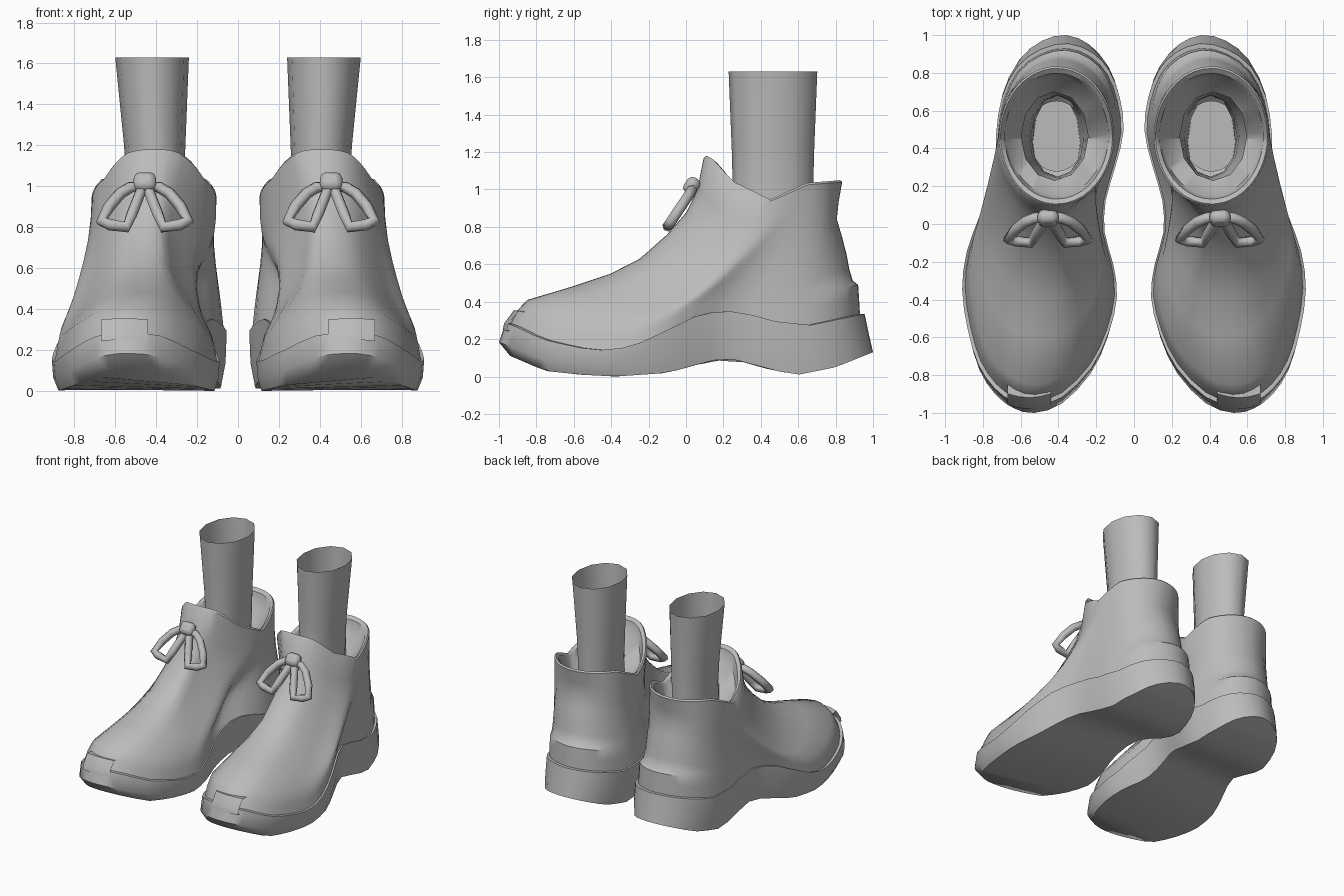
import bpy, bmesh, math
from mathutils import Vector

cube = bpy.data.objects.get("Cube")
if cube:
    bpy.data.objects.remove(cube, do_unlink=True)

GREY = (0.5, 0.5, 0.5, 1)
mat = bpy.data.materials.new("plain grey")
mat.use_nodes = True
mat.diffuse_color = GREY
mat.node_tree.nodes["Principled BSDF"].inputs["Base Color"].default_value = GREY


def lookup(table, x):
    """Piecewise linear value from a list of (x, value) pairs."""
    if x <= table[0][0]:
        return table[0][1]
    for (a, u), (b, v) in zip(table, table[1:]):
        if x <= b:
            return u + (v - u) * (x - a) / (b - a)
    return table[-1][1]


def smooth(a, b, x):
    t = max(0, min(1, (x - a) / (b - a)))
    return t * t * (3 - 2 * t)


def finish(obj, angle=35):
    obj.data.materials.append(mat)
    bpy.ops.object.select_all(action='DESELECT')
    obj.select_set(True)
    bpy.context.view_layer.objects.active = obj
    bpy.ops.object.shade_smooth_by_angle(angle=math.radians(angle))


def strip_cap(bm, row):
    """Close a ring with cross strips so a curved sole stays clean."""
    n = len(row)
    for i in range(n // 2):
        quad = [row[i], row[i + 1], row[n - i - 1], row[(n - i) % n]]
        bm.faces.new(list(dict.fromkeys(quad)))


def loft(name, rings, cap_start=False, cap_end=False, angle=35):
    """Skin a list of equal rings, once for each foot."""
    bm = bmesh.new()
    rows = [[bm.verts.new(p) for p in ring] for ring in rings]
    n = len(rows[0])
    for a, b in zip(rows, rows[1:]):
        for i in range(n):
            j = (i + 1) % n
            bm.faces.new((a[i], a[j], b[j], b[i]))
    if cap_start:
        strip_cap(bm, rows[0])
    if cap_end:
        strip_cap(bm, rows[-1])
    bmesh.ops.recalc_face_normals(bm, faces=bm.faces)
    for side in ("left", "right"):
        if side == "right":
            bmesh.ops.scale(bm, vec=(-1, 1, 1), verts=bm.verts)
            bmesh.ops.reverse_faces(bm, faces=bm.faces)
        mesh = bpy.data.meshes.new(side + "_" + name)
        bm.to_mesh(mesh)
        obj = bpy.data.objects.new(side + "_" + name, mesh)
        bpy.context.collection.objects.link(obj)
        finish(obj, angle)
    bm.free()


def closed_spline(pts, steps=2):
    """Catmull-Rom resampling of a closed outline."""
    out, n = [], len(pts)
    for i in range(n):
        a, b, c, d = (Vector(pts[(i + k) % n]) for k in (-1, 0, 1, 2))
        for s in range(steps):
            t = s / steps
            out.append(0.5 * (2 * b + (c - a) * t + (2 * a - 5 * b + 4 * c - d) * t ** 2
                              + (3 * b - a - 3 * c + d) * t ** 3))
    return out


# Plan outline of the sole, from the toe round the outer side to the heel and back
outline = closed_spline([
    (.53, -1), (.64, -.975), (.74, -.9), (.825, -.77), (.88, -.58), (.91, -.36), (.885, -.15),
    (.815, .05), (.74, .25), (.73, .5), (.7, .7), (.62, .87), (.49, .97), (.35, 1),
    (.22, .95), (.13, .85), (.075, .7), (.055, .52), (.095, .33), (.15, .13),
    (.155, -.05), (.11, -.22), (.09, -.4), (.135, -.6), (.225, -.79), (.38, -.95)])
half = len(outline) // 2
sole_top = [(-1, .285), (-.95, .27), (-.8, .2), (-.6, .155), (-.45, .14), (-.3, .16), (-.1, .25),
            (.05, .32), (.2, .355), (.35, .335), (.5, .295), (.7, .275), (.9, .315), (1, .335)]
sole_base = [(-1, .11), (-.95, .09), (-.8, .03), (-.6, .01), (-.4, 0), (-.1, .02), (.1, .075),
             (.2, .1), (.3, .085), (.45, .035), (.6, .01), (.8, .05), (1, .13)]


def sole_ring(sx, toe, heel, rise):
    ring = []
    for p in outline:
        low, high = lookup(sole_base, p.y), lookup(sole_top, p.y)
        ring.append(Vector((.45 + (p.x - .45) * sx, p.y * (toe if p.y < 0 else heel),
                            low + (high - low) * rise)))
    return ring


loft("sole", [sole_ring(.93, .94, 1, 0), sole_ring(.985, 1, .98, .42),
              sole_ring(1, .965, .955, 1), sole_ring(.95, .935, .925, 1)],
     cap_start=True, cap_end=True, angle=50)

# Raised tab in the middle of the toe rim
bend = [(.44, .022), (.5, .006), (.555, 0), (.61, .006), (.67, .022)]
section = [(-.98, .25), (-.972, .285), (-.92, .355), (-.87, .35), (-.87, .25)]
loft("toe_tab", [[(x, y + dy, z - dy * .3) for y, z in section] for x, dy in bend],
     angle=25)

# Upper: every column runs from the sole edge to the collar
collar_z = [(.1, 1.17), (.13, 1.155), (.16, 1.125), (.2, 1.08), (.25, 1.03), (.35, .985),
            (.45, .935), (.55, .98), (.65, 1.025), (.84, 1.04)]
front_run = [(0, 0), (.035, .075), (.087, .14), (.33, .225), (.52, .3), (.67, .39),
             (.81, .535), (.91, .67), (.965, .8), (1, 1)]
middle_run = [(0, 0), (.1, .1), (.18, .18), (.26, .25), (.36, .33), (.5, .44),
              (.68, .57), (.84, .71), (.95, .85), (1, 1)]
heel_run = [(0, 0), (.05, .12), (.1, .22), (.4, .25), (.6, .34), (.75, .45),
            (1, .58), (1.3, .72), (1.2, .85), (1, 1)]


def collar_ring(scale, drop=0):
    ring = []
    for i, p in enumerate(outline):
        turn = math.acos(max(-1, min(1, -p.y)))
        side = 1 if i <= half else -1
        y = .465 - .37 * math.cos(turn)
        ring.append(Vector((.41 + side * .305 * scale * math.sin(turn),
                            .465 + (y - .465) * scale, lookup(collar_z, y) - drop)))
    return ring


base, rim = sole_ring(.965, .94, .93, 1), collar_ring(1)
rings = []
for front, middle, heel in zip(front_run, middle_run, heel_run):
    ring = []
    for i, (b, c) in enumerate(zip(base, rim)):
        mix = Vector(middle).lerp(Vector(front), smooth(.3, -.8, b.y))
        h, v = mix.lerp(Vector(heel), smooth(.55, .85, b.y))
        p = Vector((b.x + (c.x - b.x) * h, b.y + (c.y - b.y) * h, b.z + (c.z - b.z) * v))
        if i > half:    # hollow of the instep on the inner side
            hollow = smooth(.45, .15, p.y) * smooth(-.6, -.05, p.y) * smooth(.42, .2, p.x)
            p.x += .09 * math.sin(math.pi * v) * hollow
        ring.append(p)
    rings.append(ring)
# Broad rim and lining sloping down to the leg
rings += [collar_ring(.97, -.01), collar_ring(.9, .01), collar_ring(.85, .1),
          collar_ring(.5, .22)]
loft("upper", rings, angle=40)

# Leg: oval tube standing in the boot, open at the top
leg = []
for z, cx, cy, rx, ry in ((.42, .41, .435, .125, .25), (1, .405, .465, .14, .215),
                          (1.2, .407, .465, .15, .22), (1.63, .42, .465, .18, .237)):
    leg.append([(cx + rx * math.cos(a), cy + ry * math.sin(a), z)
                for a in (2 * math.pi * k / 12 for k in range(12))])
loft("leg", leg, cap_start=True, angle=60)

# Bow: two tubular loops and a knot on the front of each boot
loop = [(.02, 1), (.07, .995), (.12, .965), (.175, .9), (.212, .83), (.17, .812), (.09, .8),
        (.065, .86), (.02, .975)]
for side, sx in (("left", 1), ("right", -1)):
    for place, hx in (("outer", 1), ("inner", -1)):
        name = f"{side}_{place}_bow_loop"
        curve = bpy.data.curves.new(name, 'CURVE')
        curve.dimensions = '3D'
        curve.bevel_depth = .029
        curve.bevel_resolution = 1
        line = curve.splines.new('POLY')
        line.points.add(len(loop) - 1)
        for point, (x, z) in zip(line.points, loop):
            point.co = (sx * (.455 + hx * x), .035 - .67 * (1 - z), z, 1)
        line.use_cyclic_u = True
        line.use_smooth = True
        curve.materials.append(mat)
        bpy.context.collection.objects.link(bpy.data.objects.new(name, curve))
    bpy.ops.mesh.primitive_cube_add(size=1, location=(sx * .455, .03, 1.02),
                                    rotation=(math.radians(-35), 0, 0))
    knot = bpy.context.object
    knot.name = side + "_bow_knot"
    knot.scale = (.11, .075, .095)
    bpy.ops.object.transform_apply(location=False, rotation=False, scale=True)
    bevel = knot.modifiers.new("rounding", 'BEVEL')
    bevel.width = .03
    bevel.segments = 2
    finish(knot, 60)
